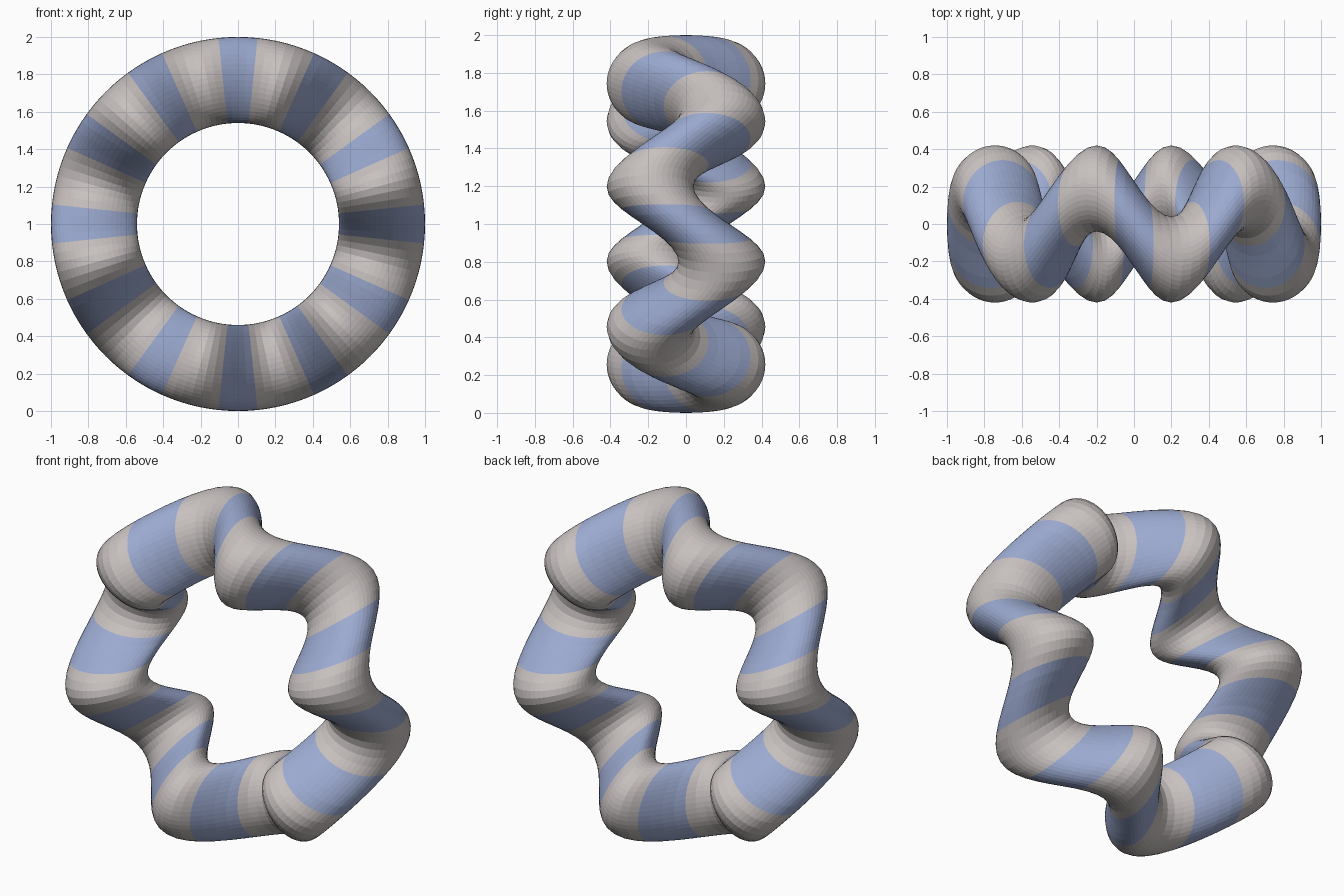
import bpy, bmesh
from math import sin, cos, tau

if "Cube" in bpy.data.objects:
    bpy.data.objects.remove(bpy.data.objects["Cube"], do_unlink=True)


def make_material(name, colour):
    mat = bpy.data.materials.new(name)
    mat.use_nodes = True
    mat.diffuse_color = (*colour, 1)
    shader = next(n for n in mat.node_tree.nodes if n.type == 'BSDF_PRINCIPLED')
    shader.inputs["Base Color"].default_value = (*colour, 1)
    return mat


RING_RADIUS, TUBE_RADIUS = 0.77, 0.23
WAVES, AMPLITUDE = 6, 0.19
SEGMENTS, SIDES = 120, 48
PER_BAND = SEGMENTS // (2 * WAVES)

bm = bmesh.new()

# Circular sections around an upright ring, shifted front and back in a wave
rings = []
for i in range(SEGMENTS):
    a = tau * i / SEGMENTS
    shift = -AMPLITUDE * sin(WAVES * a)
    ring = []
    for j in range(SIDES):
        b = tau * j / SIDES
        r = RING_RADIUS + TUBE_RADIUS * cos(b)
        y = shift + TUBE_RADIUS * sin(b)
        ring.append(bm.verts.new((r * cos(a), y, 1 + r * sin(a))))
    rings.append(ring)

# Skin the sections; blue bands sit on the sloping runs between bends
for i in range(SEGMENTS):
    here, after = rings[i], rings[(i + 1) % SEGMENTS]
    blue = (i + 2) % PER_BAND < 4
    for j in range(SIDES):
        k = (j + 1) % SIDES
        face = bm.faces.new((here[j], here[k], after[k], after[j]))
        face.material_index = int(blue)
bmesh.ops.recalc_face_normals(bm, faces=bm.faces)

mesh = bpy.data.meshes.new("wavy_ring")
bm.to_mesh(mesh)
bm.free()
mesh.materials.append(make_material("warm grey", (0.57, 0.53, 0.52)))
mesh.materials.append(make_material("soft blue", (0.33, 0.40, 0.63)))
wavy_ring = bpy.data.objects.new("wavy_ring", mesh)
bpy.context.collection.objects.link(wavy_ring)
